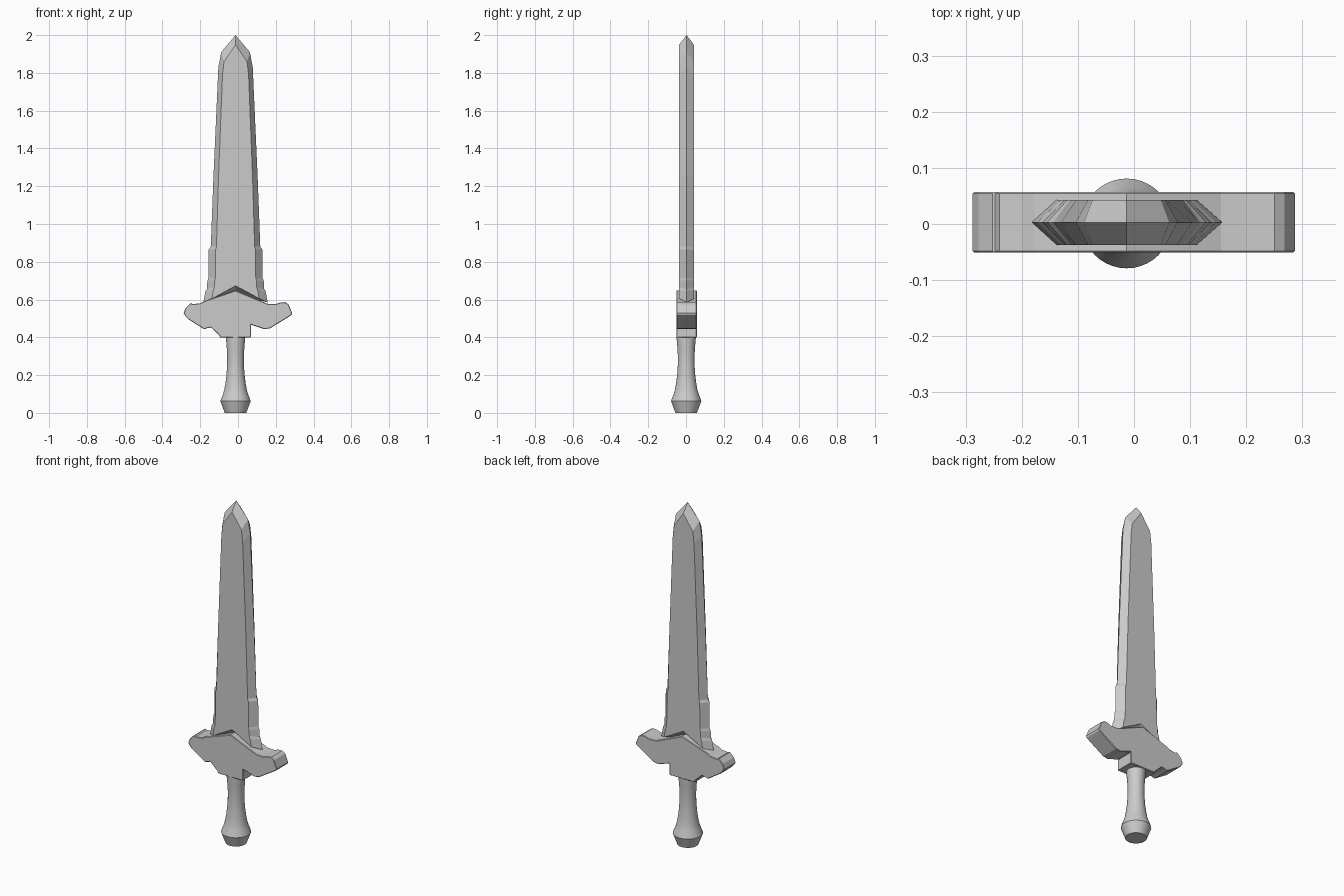
import bpy, bmesh
from math import sin, cos, tau

if "Cube" in bpy.data.objects:
    bpy.data.objects.remove(bpy.data.objects["Cube"])

CX, CY = -0.013, 0.003   # blade and grip axis, slightly off the guard's middle


def make_object(name, bm):
    bmesh.ops.recalc_face_normals(bm, faces=bm.faces[:])
    mesh = bpy.data.meshes.new(name)
    bm.to_mesh(mesh)
    bm.free()
    ob = bpy.data.objects.new(name, mesh)
    bpy.context.collection.objects.link(ob)
    return ob


def full_outline(half):
    # half runs from bottom centre to tip as (offset, z); mirror across the axis
    return half + [(-x, z) for x, z in reversed(half[1:-1])]


def loft(name, rings):
    # bridge rings of equal length and cap both ends
    bm = bmesh.new()
    vs = [[bm.verts.new(p) for p in ring] for ring in rings]
    n = len(rings[0])
    for a, b in zip(vs, vs[1:]):
        for i in range(n):
            j = (i + 1) % n
            bm.faces.new((a[i], a[j], b[j], b[i]))
    bm.faces.new(vs[0])
    bm.faces.new(vs[-1])
    return make_object(name, bm)


# Blade: sharp outer outline in the middle plane, smaller flats front and back
edge = [(0, .625), (.170, .585), (.159, .645), (.152, .655), (.149, .70), (.143, .715),
        (.142, .865), (.131, .88), (.117, 1.25), (.091, 1.83), (.076, 1.91), (0, 2.0)]
flat = [(0, .673), (.125, .605), (.117, .65), (.112, .665), (.110, .70), (.107, .715),
        (.106, .865), (.101, .88), (.090, 1.25), (.069, 1.79), (.061, 1.86), (0, 1.948)]
loft("blade", [[(CX + x, CY + y, z) for x, z in full_outline(prof)]
               for y, prof in ((-.040, flat), (0, edge), (.040, flat))])

# Crossguard: extruded silhouette with a fine bevel
guard_profile = [(CX, .648), (.155, .578), (.20, .576), (.225, .585), (.25, .586), (.268, .574),
                 (.287, .528), (.283, .518), (.268, .508), (.17, .448), (.14, .443), (.068, .467),
                 (.068, .40), (-.095, .40), (-.10, .412), (-.143, .452), (-.16, .449),
                 (-.18, .443), (-.262, .495), (-.275, .508), (-.288, .528), (-.277, .556),
                 (-.25, .582), (-.24, .576), (-.20, .580), (-.178, .592)]
guard = loft("crossguard", [[(x, y, z) for x, z in guard_profile] for y in (-.051, .057)])
bevel = guard.modifiers.new("edge_bevel", 'BEVEL')
bevel.width = .003
bevel.segments = 1
bevel.limit_method = 'ANGLE'
bevel.angle_limit = 1.2

# Grip and pommel: one turned profile
grip_profile = [(.057, 0), (.080, .062), (.076, .075), (.066, .10), (.059, .125), (.053, .16),
                (.048, .20), (.0445, .25), (.044, .30), (.047, .35), (.0515, .40), (.0515, .43)]
grip = loft("grip", [[(CX + r * cos(tau * i / 40), .001 + r * sin(tau * i / 40), z)
                      for i in range(40)] for r, z in grip_profile])
bpy.context.view_layer.objects.active = grip
grip.select_set(True)
bpy.ops.object.shade_smooth_by_angle(angle=.6)
